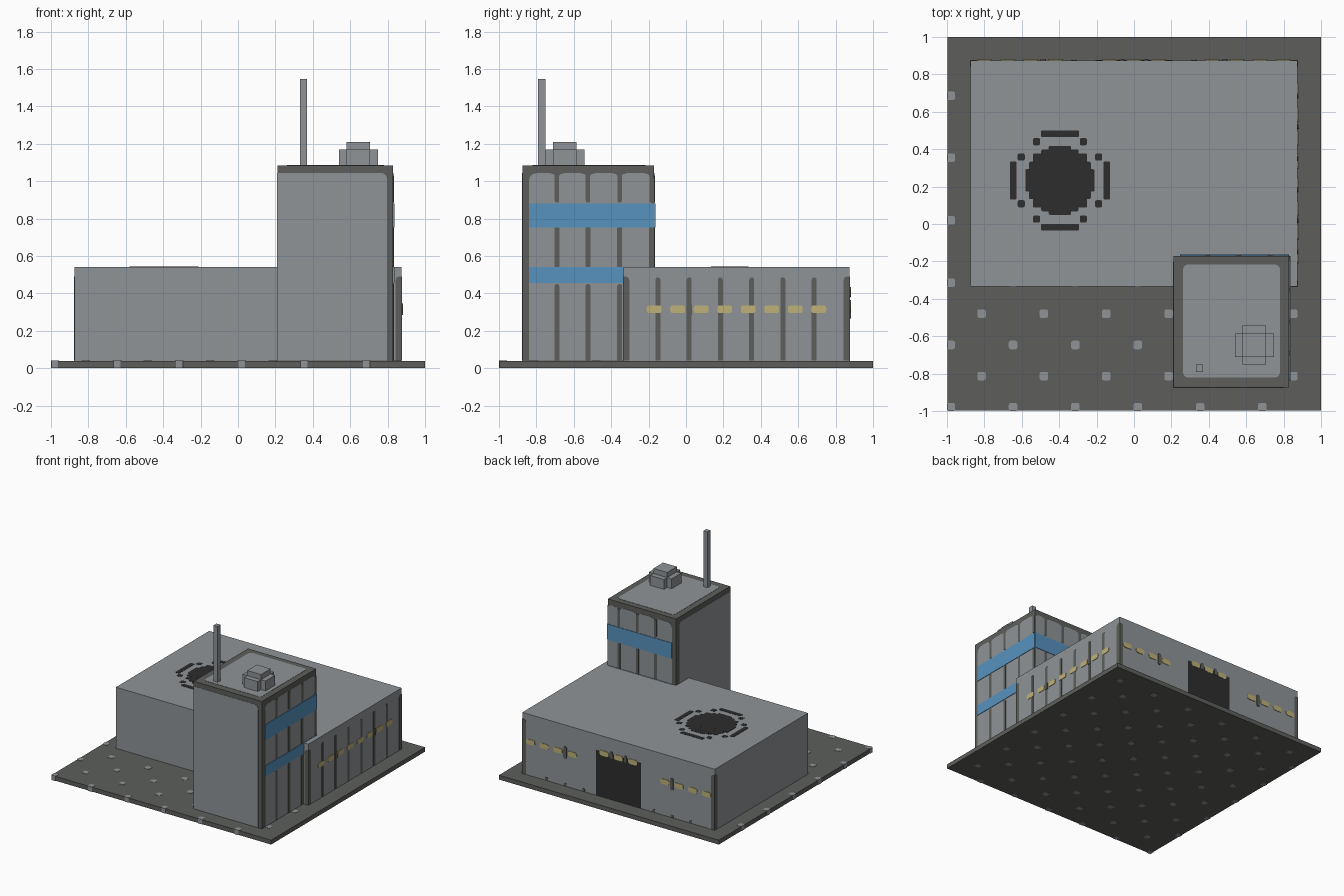
import bpy, bmesh, math
from mathutils import Vector

if "Cube" in bpy.data.objects:
    bpy.data.objects.remove(bpy.data.objects["Cube"], do_unlink=True)


def material(name, rgb):
    def linear(c):
        c /= 255
        return c / 12.92 if c <= 0.04045 else ((c + 0.055) / 1.055) ** 2.4
    m = bpy.data.materials.new(name)
    colour = [linear(c) for c in rgb] + [1]
    m.diffuse_color = colour
    m.use_nodes = True
    m.node_tree.nodes["Principled BSDF"].inputs["Base Color"].default_value = colour
    return m


LIGHT = material("light grey", (144, 148, 151))
DARK = material("dark grey", (93, 95, 91))
BLACK = material("charcoal", (45, 45, 45))
BLUE = material("window blue", (87, 146, 190))
YELLOW = material("lamp yellow", (190, 177, 120))


def rounded(u0, u1, v0, v1, bottom=0.0, top=None):
    """Rectangle outline with rounded corners: radii are (left, right) or one number."""
    top = bottom if top is None else top
    bl, br = bottom if isinstance(bottom, tuple) else (bottom, bottom)
    tl, tr = top if isinstance(top, tuple) else (top, top)
    pts = []
    for cu, cv, su, sv, r, start in ((u0, v0, 1, 1, bl, 180), (u1, v0, -1, 1, br, 270),
                                     (u1, v1, -1, -1, tr, 0), (u0, v1, 1, -1, tl, 90)):
        if r == 0:
            pts.append((cu, cv))
            continue
        for k in range(4):
            a = math.radians(start + 30 * k)
            pts.append((cu + su * r + r * math.cos(a), cv + sv * r + r * math.sin(a)))
    return pts


def prisms(name, mat, axis, w0, w1, outlines):
    """Extrude outlines along an axis from w0 to w1, all in one object."""
    place = {"x": lambda u, v, w: (w, u, v),
             "y": lambda u, v, w: (u, w, v),
             "z": lambda u, v, w: (u, v, w)}[axis]
    bm = bmesh.new()
    for pts in outlines:
        face = bm.faces.new([bm.verts.new(place(u, v, w0)) for u, v in pts])
        new = bmesh.ops.extrude_face_region(bm, geom=[face])["geom"]
        shift = Vector(place(0, 0, w1 - w0))
        bmesh.ops.translate(bm, vec=shift, verts=[g for g in new if isinstance(g, bmesh.types.BMVert)])
    bmesh.ops.recalc_face_normals(bm, faces=bm.faces)
    mesh = bpy.data.meshes.new(name)
    bm.to_mesh(mesh)
    bm.free()
    mesh.materials.append(mat)
    obj = bpy.data.objects.new(name, mesh)
    bpy.context.collection.objects.link(obj)
    return obj


def box(name, mat, x, y, z):
    return prisms(name, mat, "z", z[0], z[1], [rounded(*x, *y)])


def plates(name, mat, face, outlines, layer=1):
    """Thin painted plates on a wall given as (axis, position, outward sign)."""
    axis, pos, sign = face
    return prisms(name, mat, axis, pos - 0.001 * sign, pos + 0.002 * layer * sign, outlines)


def bar(u, v0, v1, w=0.026):
    return rounded(u - w / 2, u + w / 2, v0, v1, 0, w * 0.45)


# Ground slab with a staggered lattice of light studs running through it
box("ground_slab", DARK, (-0.998, 1), (-0.998, 1), (0.002, 0.038))
studs = []
for ox, oy in ((-0.98, -0.98), (-0.815, -0.813)):
    for i in range(6):
        for j in range(6):
            x, y = ox + i / 3, oy + j / 3
            studs.append(rounded(max(x - 0.023, -1), x + 0.023, max(y - 0.023, -1), y + 0.023, 0.011))
prisms("ground_studs", LIGHT, "z", 0, 0.04, studs)

# Low hall
box("hall", LIGHT, (-0.875, 0.875), (-0.335, 0.875), (0.03, 0.54))
HALL_RIGHT, HALL_LEFT = ("x", 0.875, 1), ("x", -0.875, -1)
HALL_BACK, HALL_FRONT = ("y", 0.875, 1), ("y", -0.335, -1)
HALL_ROOF = ("z", 0.54, 1)
low_edge = lambda a, b: rounded(a, b, 0.04, 0.49, 0, (0 if a < 0 else 0.02, 0.02 if a < 0 else 0))
plates("hall_right_corners", DARK, HALL_RIGHT, [low_edge(-0.335, -0.303), low_edge(0.842, 0.875)])
plates("hall_back_corners", DARK, HALL_BACK, [low_edge(-0.875, -0.842), low_edge(0.842, 0.875)])
plates("hall_left_corner", DARK, HALL_LEFT, [low_edge(0.842, 0.875)])
plates("hall_front_corner", DARK, HALL_FRONT, [low_edge(0.842, 0.875)])
plates("hall_grooves", DARK, HALL_RIGHT, [bar(-0.15 + 0.167 * i, 0.04, 0.485) for i in range(6)])


def dash(u, v):
    return rounded(u - 0.04, u + 0.04, v - 0.021, v + 0.021, 0.015)


plates("hall_right_lamps", YELLOW, HALL_RIGHT, [dash(-0.17 + 0.1257 * i, 0.315) for i in range(8)], 2)
# Dark mounts between some of the lamps
plates("hall_lamp_mounts", DARK, HALL_RIGHT, [bar(u, 0.285, 0.345) for u in (0.02, 0.52)], 3)

# Back wall: door, lamps and small marks
plates("door", BLACK, HALL_BACK, [rounded(-0.205, 0.205, 0.04, 0.41)])
plates("door_lamps", YELLOW, HALL_BACK, [dash(x, 0.4) for x in (-0.13, 0, 0.13)], 2)
plates("door_lamp_mounts", DARK, HALL_BACK, [bar(x, 0.38, 0.435) for x in (-0.065, 0.065)], 3)
plates("hall_back_lamps", YELLOW, HALL_BACK,
       [dash(s * x, 0.315) for s in (-1, 1) for x in (0.42, 0.55, 0.675, 0.8)], 2)
plates("hall_back_mounts", DARK, HALL_BACK, [rounded(s * 0.485 - 0.014, s * 0.485 + 0.014, 0.265, 0.365, 0.012)
                                             for s in (-1, 1)], 3)
plates("hall_back_marks", DARK, HALL_BACK, [bar(s * x, 0.04, 0.065) for s in (-1, 1) for x in (0.32, 0.485, 0.655)])

# Round roof vent: stepped disc inside a broken ring
CX, CY = -0.396, 0.233


def vent_rect(x, y, hx, hy, r=0.008):
    return rounded(CX + x - hx, CX + x + hx, CY + y - hy, CY + y + hy, r)


steps = [(0.06, 0.185), (0.1, 0.165), (0.145, 0.145), (0.165, 0.1), (0.185, 0.06)]
for k, (hx, hy) in enumerate(steps):
    plates("roof_vent_disc_%d" % (k + 1), BLACK, HALL_ROOF, [vent_rect(0, 0, hx, hy)], 1 + 0.1 * k)
ring = []
for s in (-1, 1):
    ring += [vent_rect(0, s * 0.25, 0.102, 0.018), vent_rect(s * 0.25, 0, 0.018, 0.102)]
    for t in (-1, 1):
        ring += [vent_rect(s * 0.125, t * 0.207, 0.019, 0.019), vent_rect(s * 0.207, t * 0.125, 0.019, 0.019)]
plates("roof_vent_ring", BLACK, HALL_ROOF, ring)

# Tower: dark frame carrying light panels
box("tower", DARK, (0.21, 0.83), (-0.875, -0.17), (0.03, 1.085))
TOWER_RIGHT, TOWER_BACK = ("x", 0.83, 1), ("y", -0.17, 1)
plates("tower_front_panel", LIGHT, ("y", -0.875, -1), [rounded(0.21, 0.797, 0.04, 1.045, 0, (0, 0.035))])
plates("tower_left_panel", LIGHT, ("x", 0.21, -1), [rounded(-0.875, -0.203, 0.04, 1.045, 0, (0, 0.035))])
plates("tower_roof_panel", LIGHT, ("z", 1.085, 1), [rounded(0.262, 0.78, -0.82, -0.217, 0.025)])


def window_wall(side, face, edges, end):
    """Scalloped panels, grooves and two window bands on one tower wall."""
    plates("tower_%s_panels" % side, LIGHT, face,
           [rounded(a, b, 0.04, 1.043, 0, 0.04) for a, b in zip(edges, edges[1:])])
    grooves = []
    for u in edges[1:]:
        if u < end - 0.005:
            grooves += [bar(u, 0.04, 0.45), bar(u, 0.53, 0.76),
                        rounded(u - 0.012, u + 0.012, 0.885, 1.03, 0.011, 0)]
    plates("tower_%s_grooves" % side, DARK, face, grooves, 2)
    plates("tower_%s_windows" % side, BLUE, face,
           [rounded(edges[0], end, 0.455, 0.542), rounded(edges[0], end, 0.752, 0.88)], 3)


window_wall("right", TOWER_RIGHT, [-0.84, -0.69, -0.524, -0.355, -0.184], -0.17)
window_wall("back", TOWER_BACK, [0.245, 0.395, 0.56, 0.728, 0.83], 0.83)

# Rooftop mast and stepped cooling unit
box("mast", LIGHT, (0.331, 0.369), (-0.79, -0.752), (1.08, 1.545))
box("cooler_wing_x", LIGHT, (0.54, 0.748), (-0.71, -0.585), (1.08, 1.168))
box("cooler_wing_y", LIGHT, (0.581, 0.706), (-0.752, -0.543), (1.08, 1.168))
box("cooler_top", LIGHT, (0.581, 0.706), (-0.71, -0.585), (1.16, 1.21))
